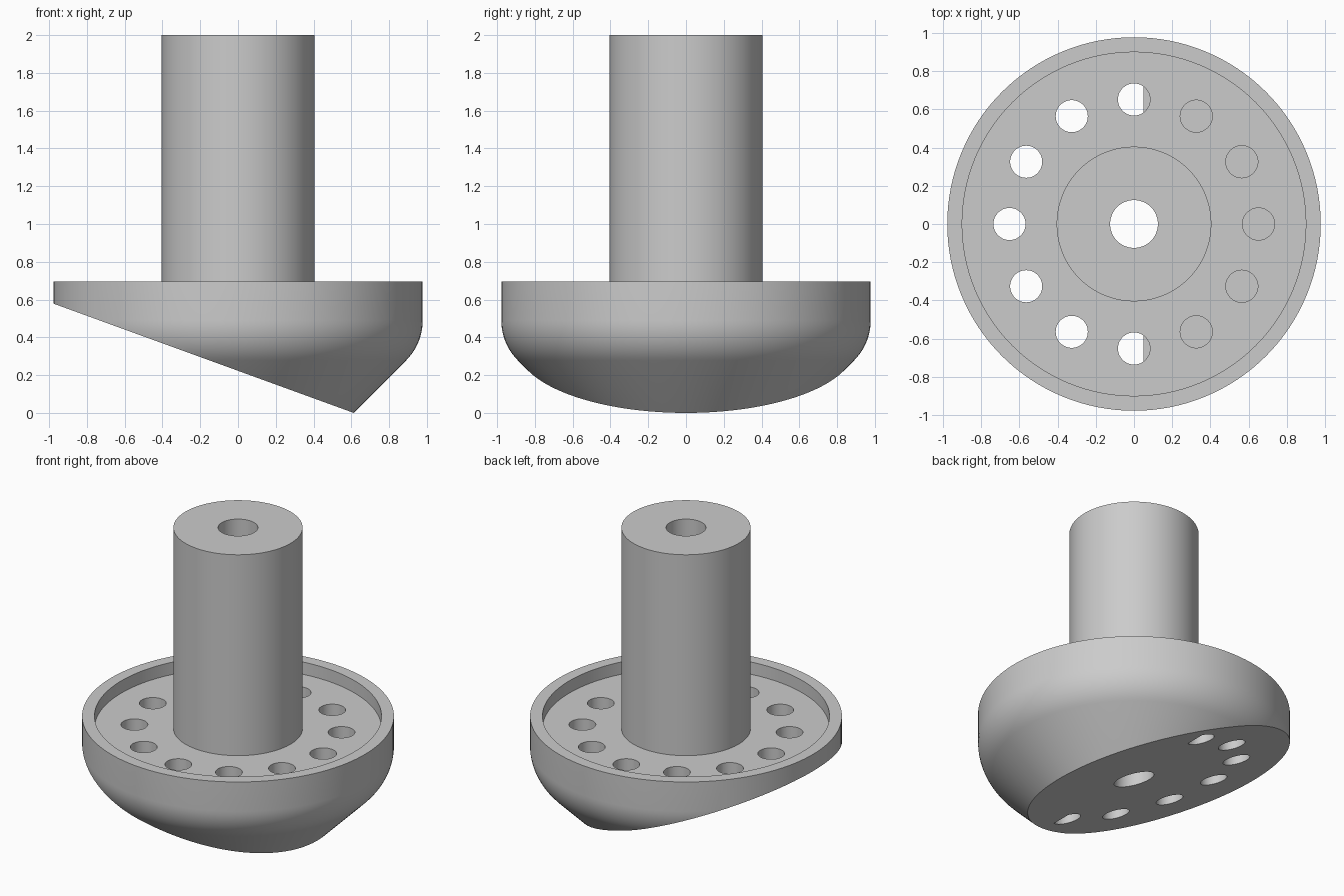
import bpy, bmesh
from math import sin, cos, tan, pi, radians
from mathutils import Vector, Matrix

cube = bpy.data.objects.get("Cube")
if cube:
    bpy.data.objects.remove(cube, do_unlink=True)

RIM, FLOOR, TOP = 0.695, 0.61, 2.0
RADIUS, STEM, BORE = 0.978, 0.405, 0.125
FILLET, FILLET_Z = 0.3, 0.49
SLANT = radians(20)

grey = bpy.data.materials.new("light grey")
grey.use_nodes = True
colour = (0.6, 0.6, 0.6, 1)
grey.diffuse_color = colour
grey.node_tree.nodes["Principled BSDF"].inputs["Base Color"].default_value = colour


def make_object(name, bm):
    bmesh.ops.recalc_face_normals(bm, faces=bm.faces)
    mesh = bpy.data.meshes.new(name)
    bm.to_mesh(mesh)
    bm.free()
    mesh.materials.append(grey)
    obj = bpy.data.objects.new(name, mesh)
    bpy.context.collection.objects.link(obj)
    return obj


def lathe(name, profile, steps=128):
    """Revolve a closed (radius, z) outline around the z axis."""
    bm = bmesh.new()
    rings = [[bm.verts.new((r * cos(2 * pi * i / steps), r * sin(2 * pi * i / steps), z))
              for r, z in profile] for i in range(steps)]
    for i, ring in enumerate(rings):
        following = rings[(i + 1) % steps]
        for j in range(len(profile)):
            k = (j + 1) % len(profile)
            bm.faces.new((ring[j], following[j], following[k], ring[k]))
    return make_object(name, bm)


def subtract(target, cutter):
    mod = target.modifiers.new("cut", "BOOLEAN")
    mod.operation = "DIFFERENCE"
    mod.solver = "EXACT"
    mod.object = cutter
    bpy.context.view_layer.objects.active = target
    bpy.ops.object.modifier_apply(modifier=mod.name)
    bpy.data.objects.remove(cutter, do_unlink=True)


# Stem with a bore, dished rim, and rounded bowl ending in a 45 degree cone
bowl = [(RADIUS - FILLET + FILLET * cos(a), FILLET_Z - FILLET * sin(a))
        for a in (radians(45) * i / 10 for i in range(11))]
r_end, z_end = bowl[-1]
cone_end = (r_end - z_end - 0.1, -0.1)
profile = [(BORE, TOP), (STEM, TOP), (STEM, FLOOR), (0.9, FLOOR), (0.9, RIM),
           (RADIUS, RIM)] + bowl + [cone_end, (BORE, -0.1)]
body = lathe("stem_and_bowl", profile)

# Slanted underside, lowest where the plane meets the cone
plane_z = tan(SLANT) * (r_end - z_end)
normal = Vector((sin(SLANT), 0, cos(SLANT)))
bm = bmesh.new()
bmesh.ops.create_cube(bm, size=4, matrix=Matrix.Translation(
    Vector((0, 0, plane_z)) - 2 * normal) @ Matrix.Rotation(SLANT, 4, "Y"))
block = make_object("slant_cutter", bm)
block.hide_render = True
subtract(body, block)

# Ring of twelve flat-bottomed holes
bm = bmesh.new()
hole_bottom, hole_top = 0.205, 0.8
for i in range(12):
    spot = Matrix.Rotation(i * pi / 6, 4, "Z") @ Vector((0.652, 0, (hole_bottom + hole_top) / 2))
    bmesh.ops.create_cone(bm, cap_ends=True, segments=48, radius1=0.084, radius2=0.084,
                          depth=hole_top - hole_bottom, matrix=Matrix.Translation(spot))
holes = make_object("hole_cutter", bm)
holes.hide_render = True
subtract(body, holes)

# Smooth curved walls, crisp rims
bpy.ops.object.select_all(action="DESELECT")
body.select_set(True)
bpy.context.view_layer.objects.active = body
bpy.ops.object.shade_smooth_by_angle(angle=radians(30))
